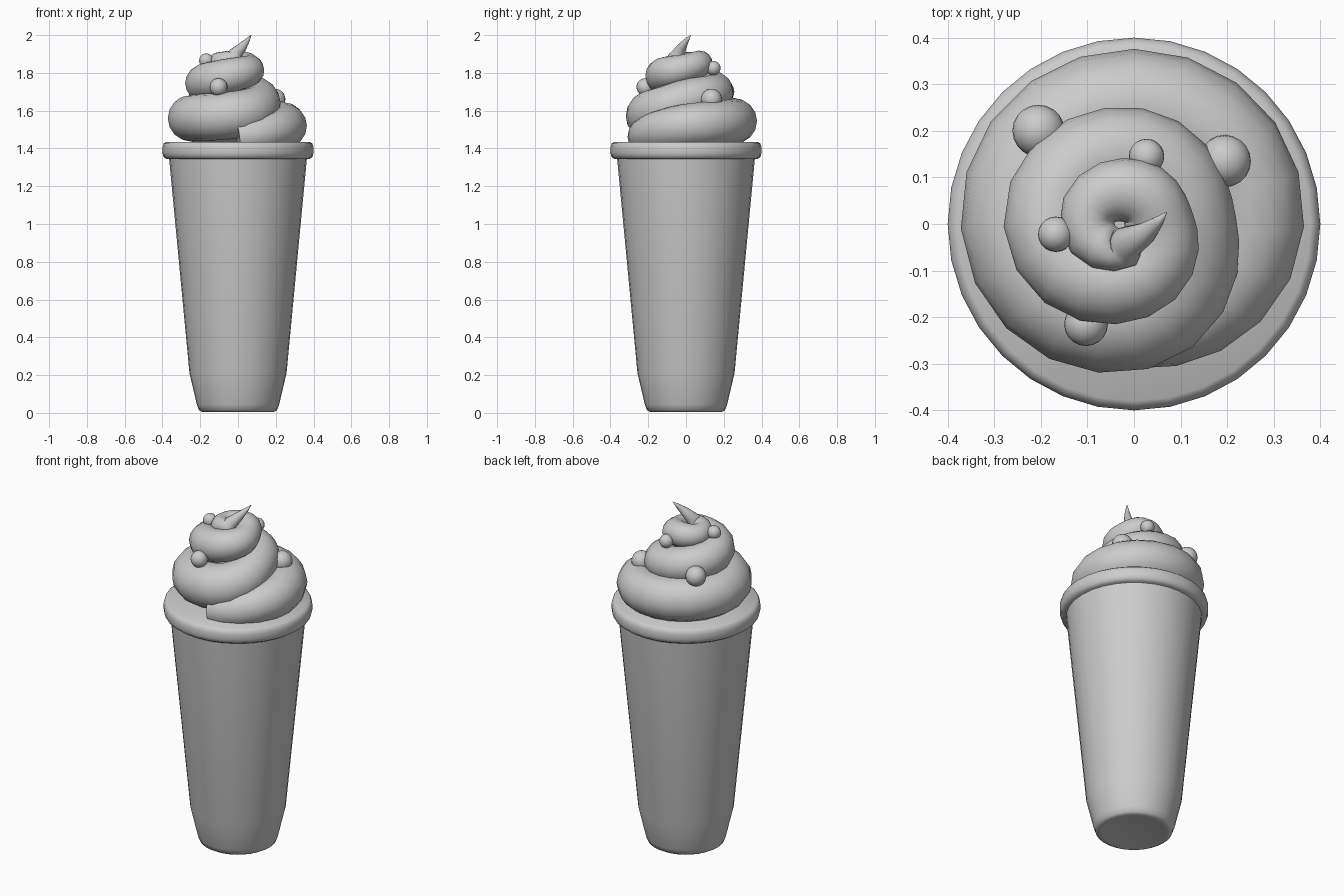
import bpy, bmesh, math
from mathutils import Vector

cube = bpy.data.objects.get("Cube")
if cube:
    bpy.data.objects.remove(cube)

grey = bpy.data.materials.new("plain grey")
grey.use_nodes = True
colour = (0.6, 0.6, 0.6, 1)
grey.diffuse_color = colour
grey.node_tree.nodes["Principled BSDF"].inputs["Base Color"].default_value = colour


def finish(name, bm, angle=50):
    """Turn a bmesh into a smooth-shaded grey object."""
    mesh = bpy.data.meshes.new(name)
    bmesh.ops.recalc_face_normals(bm, faces=bm.faces)
    bm.to_mesh(mesh)
    bm.free()
    mesh.materials.append(grey)
    obj = bpy.data.objects.new(name, mesh)
    bpy.context.collection.objects.link(obj)
    bpy.ops.object.select_all(action="DESELECT")
    obj.select_set(True)
    bpy.context.view_layer.objects.active = obj
    bpy.ops.object.shade_smooth_by_angle(angle=math.radians(angle))
    return obj


def lathe(name, profile, sides=32):
    """Spin an (r, z) profile around the z axis."""
    bm = bmesh.new()
    verts = [bm.verts.new((r, 0, z)) for r, z in profile]
    edges = [bm.edges.new(pair) for pair in zip(verts, verts[1:])]
    bmesh.ops.spin(bm, geom=verts + edges, cent=(0, 0, 0), axis=(0, 0, 1),
                   angle=math.tau, steps=sides)
    bmesh.ops.remove_doubles(bm, verts=bm.verts, dist=0.0001)
    return finish(name, bm)


# Cup: tapered body with a narrower rounded foot
lathe("cup", [(0, 0.01), (0.17, 0.01), (0.19, 0.005), (0.207, 0.015), (0.218, 0.045),
              (0.257, 0.21), (0.365, 1.35), (0, 1.35)])

# Rim: rounded band closed across the top
lathe("rim", [(0, 1.345), (0.38, 1.345), (0.394, 1.355), (0.4, 1.375), (0.4, 1.405),
              (0.394, 1.425), (0.38, 1.435), (0, 1.435)])

# Cream swirl: one key per quarter turn (outer radius, height, tube radius)
keys = [(0.31, 1.46, 0.09), (0.365, 1.52, 0.115), (0.376, 1.545, 0.12),
        (0.372, 1.56, 0.122), (0.315, 1.58, 0.125), (0.22, 1.655, 0.11),
        (0.25, 1.695, 0.1), (0.28, 1.745, 0.1), (0.205, 1.795, 0.088),
        (0.13, 1.825, 0.075), (0.14, 1.848, 0.07), (0.16, 1.85, 0.06),
        (0.085, 1.885, 0.04)]
STEPS = 5


def spline(p0, p1, p2, p3, t):
    """Catmull-Rom blend between p1 and p2."""
    return 0.5 * (2 * p1 + (p2 - p0) * t + (2 * p0 - 5 * p1 + 4 * p2 - p3) * t * t
                  + (3 * p1 - p0 - 3 * p2 + p3) * t ** 3)


path = []
padded = [Vector(k) for k in [keys[0]] + keys + [keys[-1]]]
for i in range(len(keys) - 1):
    for s in range(STEPS):
        t = s / STEPS
        outer, z, r = spline(*padded[i:i + 4], t)
        a = (i + t - 1) * math.pi / 2
        path.append((Vector(((outer - r) * math.cos(a), (outer - r) * math.sin(a), z)), r))

# Curled tip that tapers to a point
path += [(Vector((-0.015, -0.04, 1.9)), 0.036), (Vector((0.025, -0.02, 1.94)), 0.024),
         (Vector((0.052, 0.005, 1.975)), 0.012), (Vector((0.07, 0.025, 2.0)), 0.001)]

# Sweep a ring along the path
bm = bmesh.new()
rings, SIDES = [], 16
for i, (p, r) in enumerate(path):
    tangent = (path[min(i + 1, len(path) - 1)][0] - path[max(i - 1, 0)][0]).normalized()
    side = tangent.cross(Vector((0, 0, 1))).normalized()
    up = side.cross(tangent)
    angles = [math.tau * k / SIDES for k in range(SIDES)]
    rings.append([bm.verts.new(p + r * (side * math.cos(a) + up * math.sin(a))) for a in angles])
for low, high in zip(rings, rings[1:]):
    for k in range(SIDES):
        n = (k + 1) % SIDES
        bm.faces.new((low[k], low[n], high[n], high[k]))
bm.faces.new(rings[0])
bm.faces.new(rings[-1])
finish("cream_swirl", bm, 80)

# Round sprinkles resting on the swirl
balls = [(-0.205, 0.2, 1.7, 0.056), (0.195, 0.135, 1.66, 0.056), (-0.103, -0.215, 1.725, 0.047),
         (0.027, 0.145, 1.825, 0.038), (-0.168, -0.022, 1.865, 0.038)]
for n, (x, y, z, r) in enumerate(balls, 1):
    bm = bmesh.new()
    bmesh.ops.create_uvsphere(bm, u_segments=20, v_segments=12, radius=r)
    bmesh.ops.translate(bm, verts=bm.verts, vec=(x, y, z))
    finish(f"sprinkle_{n}", bm)
